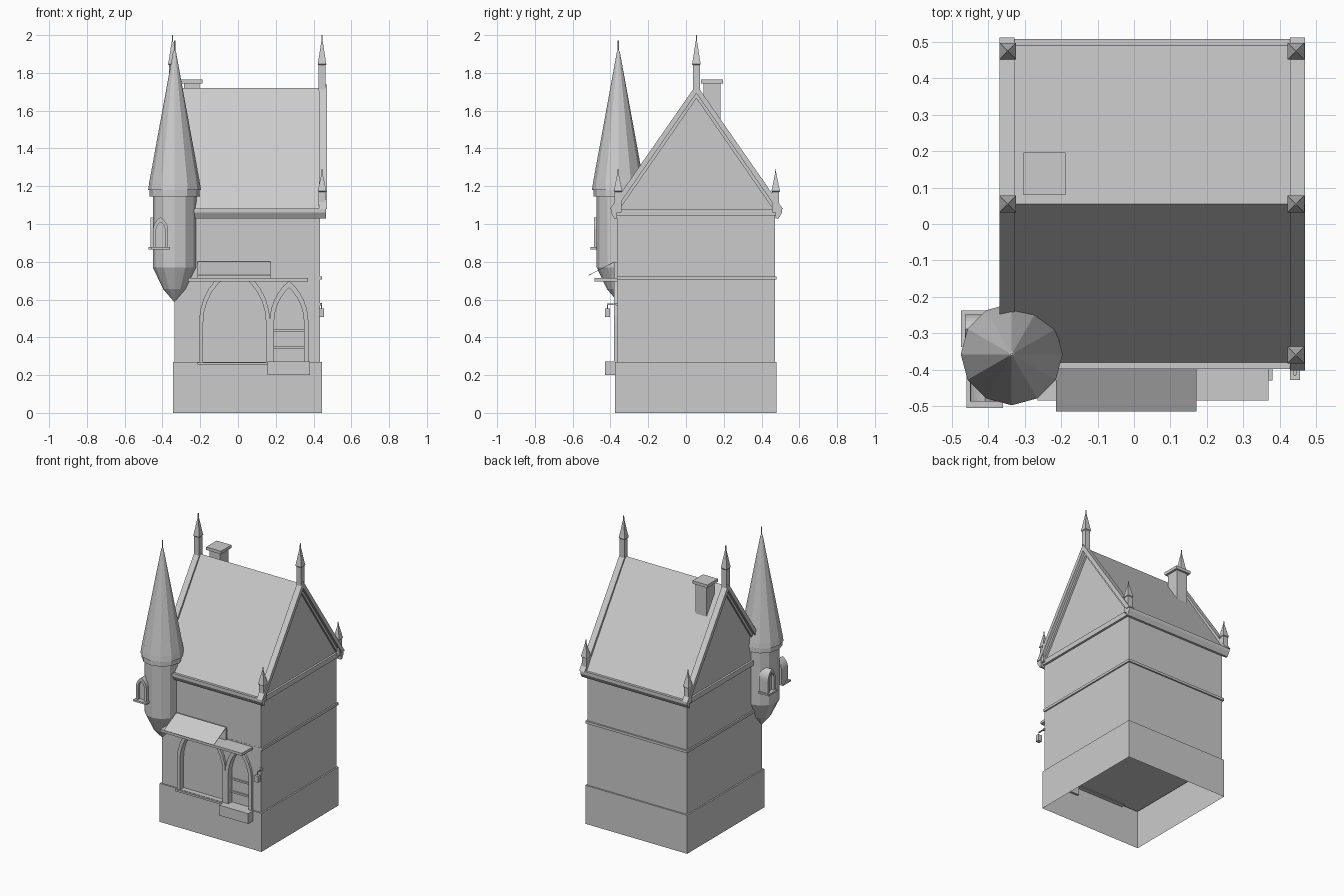
import bpy, bmesh, math

if "Cube" in bpy.data.objects:
    bpy.data.objects.remove(bpy.data.objects["Cube"])

CX, CY = 0.05, 0.055          # centre of the house body


def finish(name, bm):
    bmesh.ops.recalc_face_normals(bm, faces=bm.faces)
    me = bpy.data.meshes.new(name)
    bm.to_mesh(me)
    bm.free()
    ob = bpy.data.objects.new(name, me)
    bpy.context.collection.objects.link(ob)
    return ob


def box(name, x0, x1, y0, y1, z0, z1, open_bottom=False):
    bm = bmesh.new()
    bmesh.ops.create_cube(bm, size=1)
    for v in bm.verts:
        v.co = (x1 if v.co.x > 0 else x0, y1 if v.co.y > 0 else y0, z1 if v.co.z > 0 else z0)
    if open_bottom:
        low = [f for f in bm.faces if all(v.co.z == z0 for v in f.verts)]
        bmesh.ops.delete(bm, geom=low, context='FACES')
    return finish(name, bm)


def place(axis, d, p):
    return (d, p[0], p[1]) if axis == 'x' else (p[0], d, p[1])


def prism(name, pts, axis, a, b):
    """Extrude a 2D outline along an axis."""
    bm = bmesh.new()
    A = [bm.verts.new(place(axis, a, p)) for p in pts]
    B = [bm.verts.new(place(axis, b, p)) for p in pts]
    bm.faces.new(A)
    bm.faces.new(B)
    for i in range(len(pts)):
        j = (i + 1) % len(pts)
        bm.faces.new((A[i], A[j], B[j], B[i]))
    return finish(name, bm)


def lathe(name, profile, x, y, n, turn=0.0):
    """Faceted solid of revolution from (radius, z) pairs."""
    bm = bmesh.new()
    rings = []
    for r, z in profile:
        k = [turn + 2 * math.pi * i / n for i in range(n)]
        rings.append([bm.verts.new((x + r * math.cos(t), y + r * math.sin(t), z)) for t in k])
    for p, q in zip(rings, rings[1:]):
        for i in range(n):
            j = (i + 1) % n
            bm.faces.new((p[i], p[j], q[j], q[i]))
    bmesh.ops.remove_doubles(bm, verts=bm.verts, dist=1e-4)
    return finish(name, bm)


def arch(c, w, z0, zs, zp, n=6):
    """Pointed arch outline, from right foot over the peak to left foot."""
    h = zp - zs
    k = (w * w - h * h) / (2 * w)
    R = w - k
    end = math.atan2(h, -k)
    side = [(w, z0)] + [(k + R * math.cos(end * i / n), zs + R * math.sin(end * i / n)) for i in range(n)]
    return [(c + x, z) for x, z in side] + [(c, zp)] + [(c - x, z) for x, z in reversed(side)]


def arch_frame(name, outer, inner, axis, a, b):
    return prism(name, outer + inner[::-1], axis, a, b)


def cut(target, cutter):
    m = target.modifiers.new("recess", 'BOOLEAN')
    m.operation, m.solver, m.object = 'DIFFERENCE', 'EXACT', cutter
    cutter.hide_render = True
    cutter.hide_set(True)


# plinth, walls and string course
box("plinth", -0.345, 0.445, -0.375, 0.48, 0, 0.27, open_bottom=True)
walls = box("walls", -0.335, 0.435, -0.365, 0.47, 0.26, 1.06)
box("string_course", -0.345, 0.445, -0.366, 0.48, 0.705, 0.722)

# roof, gables, cornice and eaves
prism("roof", [(CY - 0.44, 1.075), (CY + 0.44, 1.075), (CY, 1.72)], 'x', -0.336, 0.436)
box("cornice", -0.35, 0.45, -0.38, 0.49, 1.045, 1.08)
for s, side in ((-1, "front"), (1, "back")):
    prism(side + "_eave", [(CY + s * u, z) for u, z in
          ((0.42, 1.03), (0.435, 1.03), (0.453, 1.06), (0.453, 1.082), (0.42, 1.082))],
          'x', -0.365, 0.465)
verge = [(CY - 0.458, 1.08), (CY, 1.738), (CY + 0.458, 1.08),
         (CY + 0.425, 1.08), (CY, 1.692), (CY - 0.425, 1.08)]
moulding = [(CY - 0.43, 1.08), (CY, 1.70), (CY + 0.43, 1.08),
            (CY + 0.405, 1.08), (CY, 1.665), (CY - 0.405, 1.08)]
for a, b, c, d, side in ((-0.37, -0.328, -0.35, -0.33, "left"), (0.428, 0.47, 0.43, 0.45, "right")):
    prism(side + "_verge", verge, 'x', a, b)
    prism(side + "_verge_moulding", moulding, 'x', c, d)


# square pinnacles on ridge ends and eave corners
def pinnacle(name, x, y, z, h, w):
    r2 = math.sqrt(0.5) * 1.0
    prof = [(0, z - 0.03), (0.8 * w, z - 0.03), (0.8 * w, z + 0.40 * h), (w, z + 0.42 * h),
            (w * 0.8, z + 0.52 * h), (0.12 * w, z + 0.9 * h), (0.1 * w, z + h), (0, z + h)]
    lathe(name, [(r * r2, q) for r, q in prof], x, y, 4, math.pi / 4)


for x, side in ((-0.347, "left"), (0.445, "right")):
    pinnacle(side + "_ridge_pinnacle", x, CY, 1.735, 0.265, 0.046)
for x, y, tag in ((0.445, -0.36, "front_right"), (0.445, 0.475, "back_right"), (-0.347, 0.475, "back_left")):
    pinnacle(tag + "_pinnacle", x, y, 1.09, 0.2, 0.046)

# chimney
box("chimney", -0.287, -0.203, 0.093, 0.182, 1.45, 1.75)
box("chimney_cap", -0.303, -0.188, 0.08, 0.196, 1.745, 1.766)

# twelve-sided corner turret
TX, TY = -0.336, -0.358
lathe("turret", [(0, 0.585), (0.06, 0.655), (0.115, 0.77), (0.115, 1.15), (0, 1.15)], TX, TY, 12)
lathe("turret_roof", [(0, 1.145), (0.132, 1.145), (0.132, 1.18), (0.14, 1.18), (0.135, 1.215),
                      (0.008, 1.91), (0, 1.925)], TX, TY, 12)
lathe("turret_spike", [(0, 1.9), (0.004, 1.9), (0.004, 1.972), (0, 1.972)], TX, TY, 6)

# two turret windows, one to the front and one to the left
for axis, c, face, tag in (('y', -0.41, -0.488, "front"), ('x', -0.288, -0.464, "left")):
    out, inn = arch(c, 0.04, 0.87, 0.965, 1.035), arch(c, 0.024, 0.87, 0.965, 1.01)
    arch_frame(tag + "_turret_window_frame", out, inn, axis, face, face + 0.07)
    prism(tag + "_turret_window_pane", inn, axis, face + 0.018, face + 0.07)
    if axis == 'y':
        box(tag + "_turret_sill", c - 0.05, c + 0.05, face - 0.017, face + 0.07, 0.865, 0.877)
    else:
        box(tag + "_turret_sill", face - 0.011, face + 0.07, c - 0.05, c + 0.05, 0.865, 0.877)

# shop window and door, pointed arches recessed into the front wall
for name, c, w, t, peak, inner_peak in (("shop_window", -0.018, 0.188, 0.022, 0.78, 0.75),
                                        ("door", 0.27, 0.103, 0.024, 0.70, 0.663)):
    out, inn = arch(c, w, 0.27, 0.48, peak), arch(c, w - t, 0.27, 0.48, inner_peak)
    arch_frame(name + "_frame", out, inn, 'y', -0.382, -0.35)
    cut(walls, prism(name + "_cutter", inn, 'y', -0.40, -0.34))
for i, z in enumerate((0.34, 0.43)):
    box(f"door_rail_{i}", 0.19, 0.35, -0.35, -0.335, z, z + 0.012)
box("shop_window_sill", -0.215, 0.165, -0.388, -0.345, 0.255, 0.268)
box("door_step", 0.155, 0.38, -0.43, -0.36, 0.2, 0.272)

# canopy shelf with sloping awning above the shop window
box("canopy", -0.265, 0.37, -0.485, -0.36, 0.695, 0.713)
box("awning_backboard", -0.215, 0.172, -0.38, -0.36, 0.71, 0.798)
prism("awning", [(-0.378, 0.802), (-0.515, 0.73), (-0.515, 0.727), (-0.378, 0.798)], 'x', -0.215, 0.172)

# wall lantern near the right corner
box("lantern_bracket", 0.438, 0.446, -0.415, -0.36, 0.572, 0.578)
box("lantern_arm", 0.425, 0.446, -0.37, -0.36, 0.568, 0.582)
box("lantern_chain", 0.440, 0.444, -0.417, -0.413, 0.55, 0.578)
box("lantern", 0.428, 0.456, -0.428, -0.402, 0.508, 0.553)
